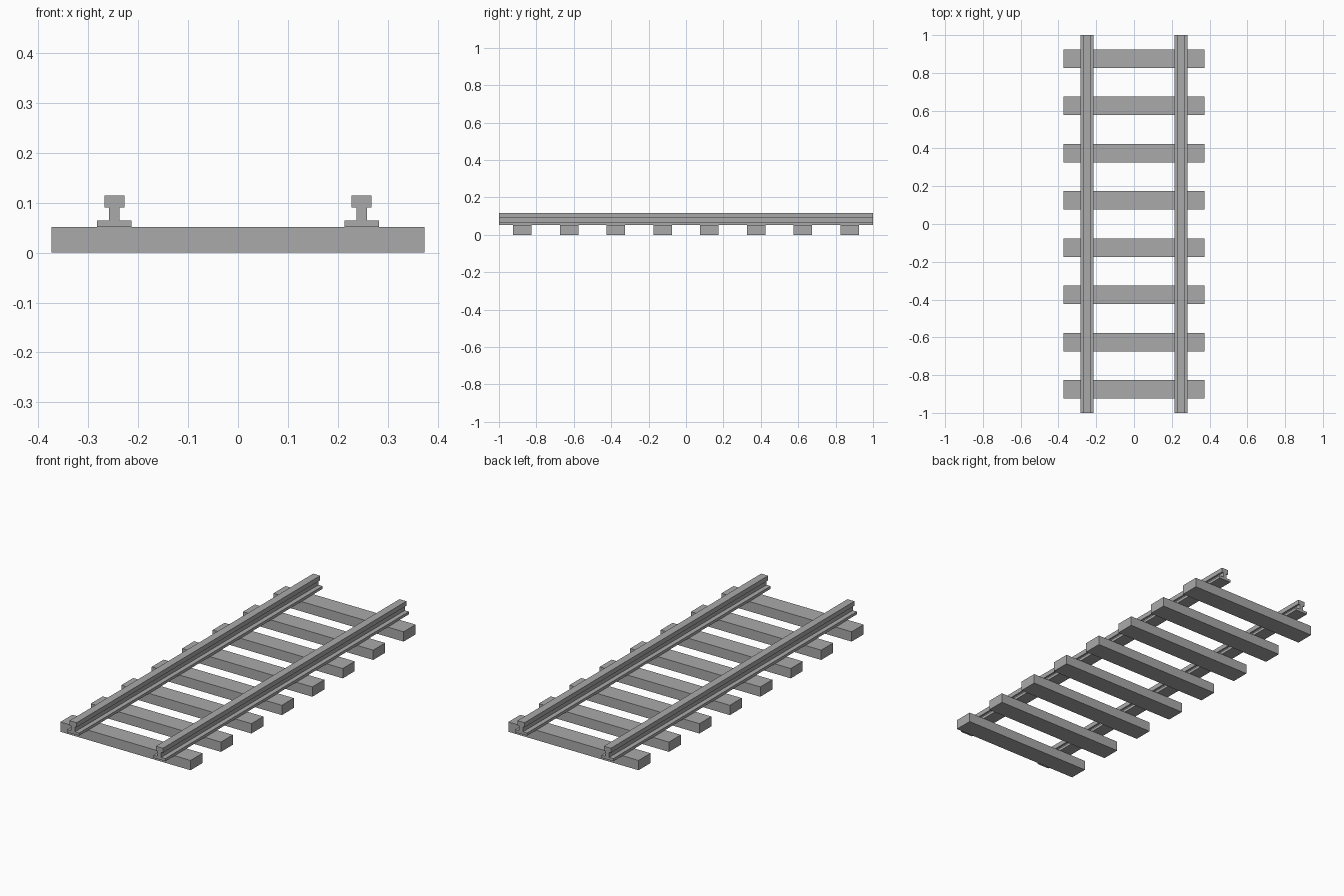
import bpy
import bmesh

# Remove the default cube
cube = bpy.data.objects.get("Cube")
if cube:
    bpy.data.objects.remove(cube, do_unlink=True)

# Single grey material
GREY = (0.4, 0.4, 0.4, 1.0)
grey = bpy.data.materials.new("plain_grey")
grey.use_nodes = True
grey.diffuse_color = GREY
grey.node_tree.nodes["Principled BSDF"].inputs["Base Color"].default_value = GREY

SLEEPER_SIZE = (0.748, 0.098, 0.051)
SLEEPER_COUNT = 8
SLEEPER_SPACING = 0.25
RAIL_OFFSET = 0.248
RAIL_LENGTH = 2.0


def finish(bm, name, location):
    """Turn a bmesh into a placed, flat-shaded grey object."""
    bmesh.ops.recalc_face_normals(bm, faces=bm.faces)
    mesh = bpy.data.meshes.new(name)
    bm.to_mesh(mesh)
    bm.free()
    mesh.materials.append(grey)
    obj = bpy.data.objects.new(name, mesh)
    obj.location = location
    bpy.context.collection.objects.link(obj)
    return obj


def make_sleeper(name, y):
    bm = bmesh.new()
    bmesh.ops.create_cube(bm, size=1.0)
    bmesh.ops.scale(bm, vec=SLEEPER_SIZE, verts=bm.verts)
    return finish(bm, name, (0, y, SLEEPER_SIZE[2] / 2))


def make_rail(name, x):
    # Half section of foot, web and head, mirrored into a closed outline
    half = [(0.0345, 0.051), (0.0345, 0.065), (0.0105, 0.065),
            (0.0105, 0.091), (0.02, 0.091), (0.02, 0.115)]
    outline = half + [(-px, pz) for px, pz in reversed(half)]
    bm = bmesh.new()
    section = bm.faces.new([bm.verts.new((px, -RAIL_LENGTH / 2, pz))
                            for px, pz in outline])
    # Extrude along the track, keeping both end caps
    result = bmesh.ops.extrude_face_region(bm, geom=[section],
                                           use_keep_orig=True)
    moved = [v for v in result["geom"] if isinstance(v, bmesh.types.BMVert)]
    bmesh.ops.translate(bm, vec=(0, RAIL_LENGTH, 0), verts=moved)
    return finish(bm, name, (x, 0, 0))


# Evenly spaced sleepers
for i in range(SLEEPER_COUNT):
    y = (i - (SLEEPER_COUNT - 1) / 2) * SLEEPER_SPACING
    make_sleeper(f"sleeper_{i + 1}", y)

# Pair of rails
make_rail("left_rail", RAIL_OFFSET)
make_rail("right_rail", -RAIL_OFFSET)
